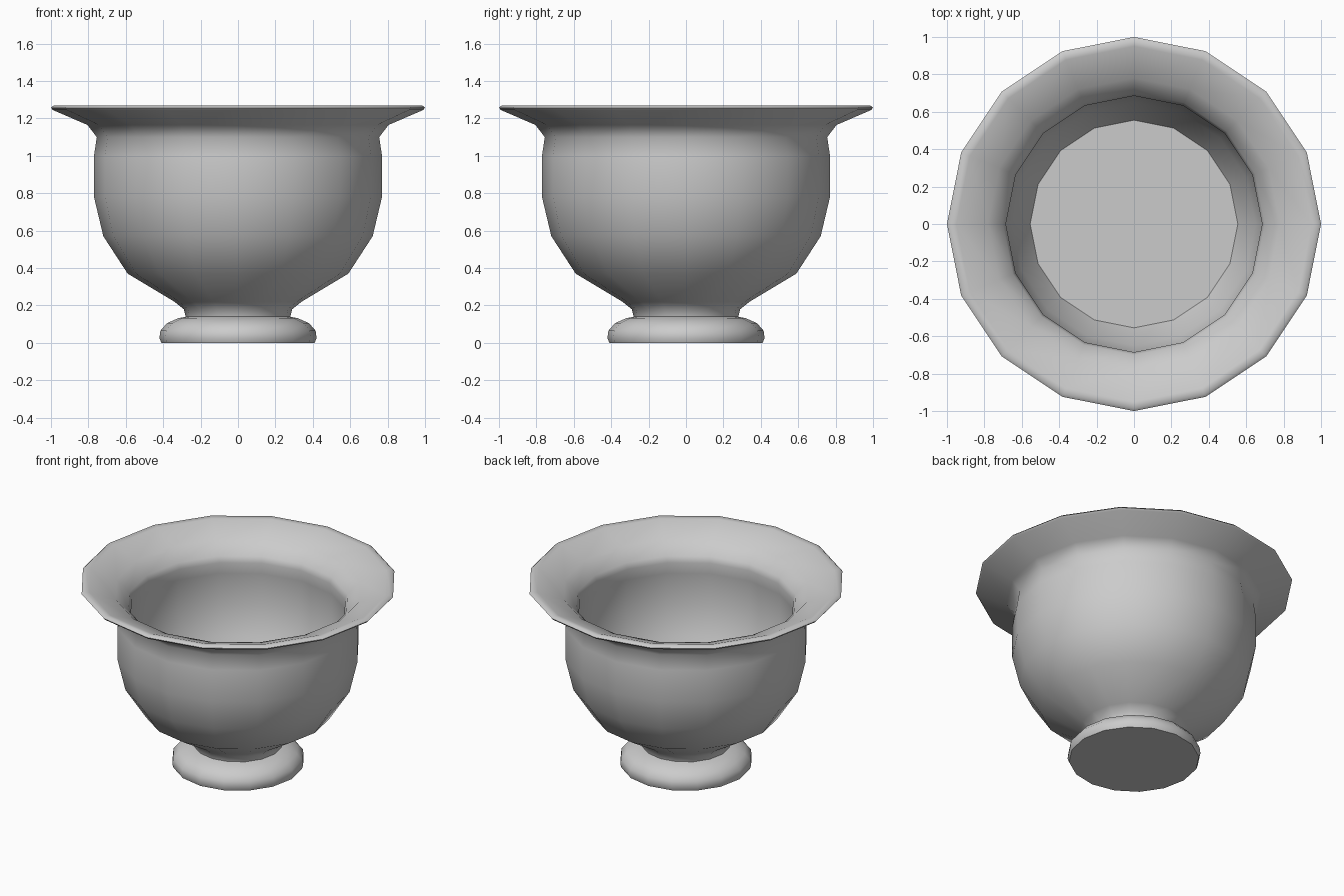
import bpy, bmesh
from math import tau, radians
from mathutils import Vector

SIDES = 16

cube = bpy.data.objects.get("Cube")
if cube:
    bpy.data.objects.remove(cube, do_unlink=True)

grey = bpy.data.materials.new("stone grey")
grey.use_nodes = True
colour = (0.6, 0.6, 0.6, 1)
grey.diffuse_color = colour
grey.node_tree.nodes["Principled BSDF"].inputs["Base Color"].default_value = colour


def lathe(name, profile, cap):
    """Spin a (radius, height) profile about z; cap picks the end ring to fill."""
    bm = bmesh.new()
    verts = [bm.verts.new((r, 0, z)) for r, z in profile]
    edges = [bm.edges.new(pair) for pair in zip(verts, verts[1:])]
    bmesh.ops.spin(bm, geom=verts + edges, cent=(0, 0, 0), axis=(0, 0, 1),
                   angle=tau, steps=SIDES, use_merge=True)
    bmesh.ops.remove_doubles(bm, verts=bm.verts, dist=0.0005)
    # flat disc across the chosen end
    ring = [e for e in bm.edges if e.is_boundary
            and all(abs(v.co.z - profile[cap][1]) < 0.001 for v in e.verts)]
    bmesh.ops.contextual_create(bm, geom=ring)
    bmesh.ops.recalc_face_normals(bm, faces=bm.faces)
    # an upward-facing disc inside the bowl, a downward one under the foot
    disc = max(bm.faces, key=lambda f: len(f.verts))
    disc.normal_update()
    if disc.normal.dot(Vector((0, 0, 1 if cap else -1))) < 0:
        bmesh.ops.reverse_faces(bm, faces=bm.faces)
    mesh = bpy.data.meshes.new(name)
    bm.to_mesh(mesh)
    bm.free()
    mesh.materials.append(grey)
    obj = bpy.data.objects.new(name, mesh)
    bpy.context.collection.objects.link(obj)
    bpy.ops.object.select_all(action="DESELECT")
    obj.select_set(True)
    bpy.context.view_layer.objects.active = obj
    bpy.ops.object.shade_smooth_by_angle(angle=radians(50))


# rounded foot
lathe("foot", [(0.41, 0), (0.42, 0.025), (0.415, 0.065), (0.38, 0.105),
               (0.32, 0.132), (0.28, 0.14)], cap=0)

# bowl: neck, belly and flared rim outside, then throat and wall down to the floor
outside = [(0.28, 0.14), (0.29, 0.18), (0.34, 0.22), (0.59, 0.37), (0.72, 0.57),
           (0.77, 0.78), (0.77, 1.0), (0.755, 1.1), (0.805, 1.165), (0.99, 1.245)]
inside = [(1.0, 1.257), (0.985, 1.27), (0.95, 1.265), (0.78, 1.2), (0.7, 1.12), (0.685, 1.08),
          (0.7, 1.0), (0.7, 0.79), (0.65, 0.59), (0.555, 0.42)]
lathe("bowl", outside + inside, cap=-1)
